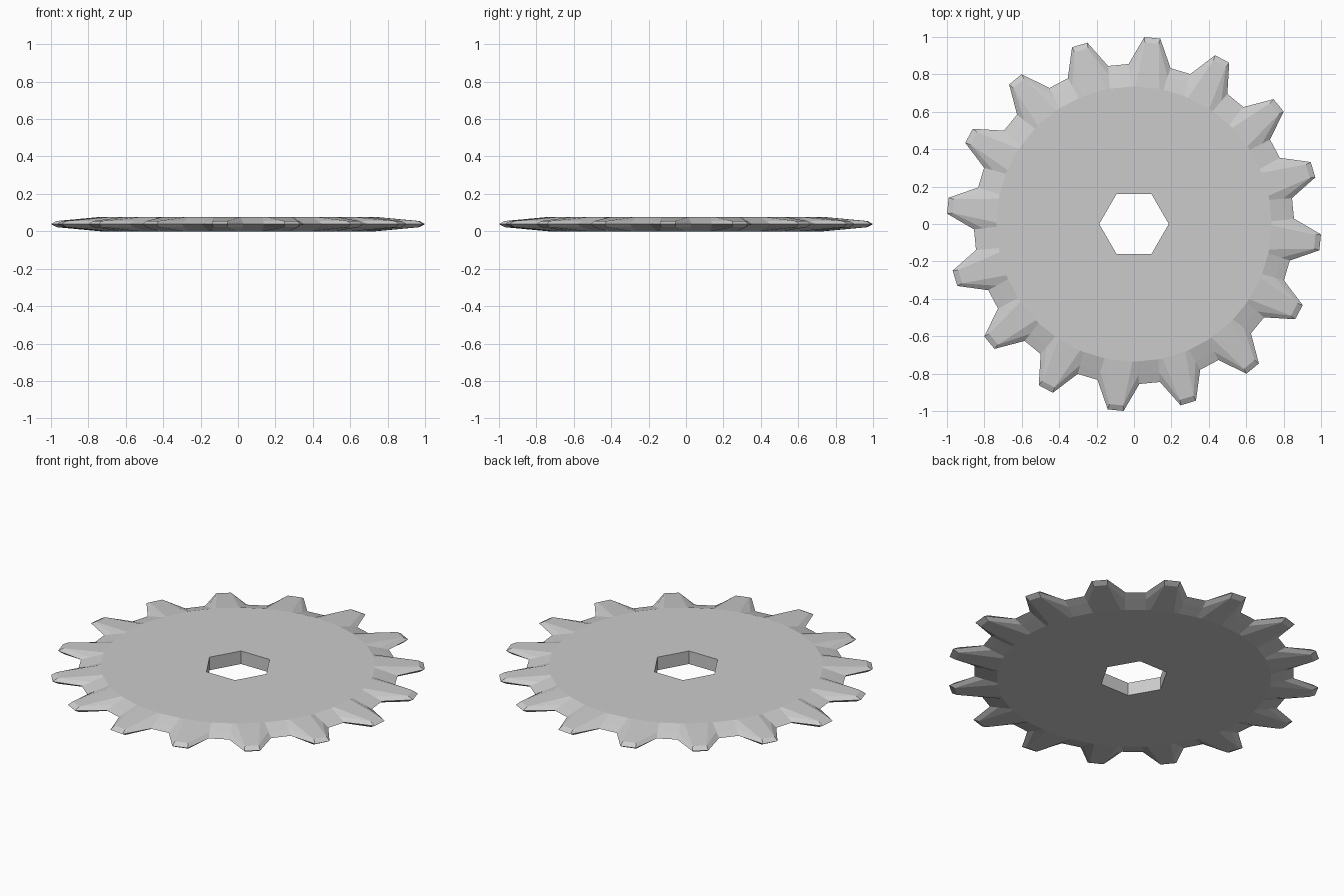
import bpy, bmesh
from math import radians, cos, sin

if "Cube" in bpy.data.objects:
    bpy.data.objects.remove(bpy.data.objects["Cube"])

TEETH = 16
PITCH = 360 / TEETH
H = 0.077

def ring(bm, z, tip_r, tip_half, root_r, root_half):
    """Closed loop: two tip points and two root points per tooth."""
    verts = []
    for i in range(TEETH):
        c = -PITCH / 4 + i * PITCH
        for a, r in ((c - tip_half, tip_r), (c + tip_half, tip_r),
                     (c + PITCH / 2 - root_half, root_r),
                     (c + PITCH / 2 + root_half, root_r)):
            a = radians(a)
            verts.append(bm.verts.new((r * cos(a), r * sin(a), z)))
    return verts

# toothed disc: stacked outlines, widest at mid height
bm = bmesh.new()
disc = (0.735, 5.0, 0.735, 4.5)
ridge = (0.972, 2.2, 0.807, 4.0)
edge = (1.001, 2.45, 0.856, 3.7)
levels = [(0, disc), (0.022, ridge), (H / 2, edge), (H - 0.022, ridge), (H, disc)]
rings = [ring(bm, z, *p) for z, p in levels]
for lo, hi in zip(rings, rings[1:]):
    n = len(lo)
    for i in range(n):
        j = (i + 1) % n
        bm.faces.new((lo[i], lo[j], hi[j], hi[i]))
bm.faces.new(rings[0][::-1])
bm.faces.new(rings[-1])
bmesh.ops.recalc_face_normals(bm, faces=bm.faces[:])
mesh = bpy.data.meshes.new("sprocket")
bm.to_mesh(mesh)
bm.free()
sprocket = bpy.data.objects.new("sprocket", mesh)
bpy.context.collection.objects.link(sprocket)

# hexagonal axle hole
bpy.ops.mesh.primitive_cylinder_add(vertices=6, radius=0.186, depth=0.4,
                                    location=(0, 0, H / 2), rotation=(0, 0, radians(30)))
cutter = bpy.context.object
cutter.name = "axle_hole_cutter"
cutter.hide_render = True
cutter.hide_set(True)
mod = sprocket.modifiers.new("axle_hole", 'BOOLEAN')
mod.operation = 'DIFFERENCE'
mod.solver = 'EXACT'
mod.object = cutter
